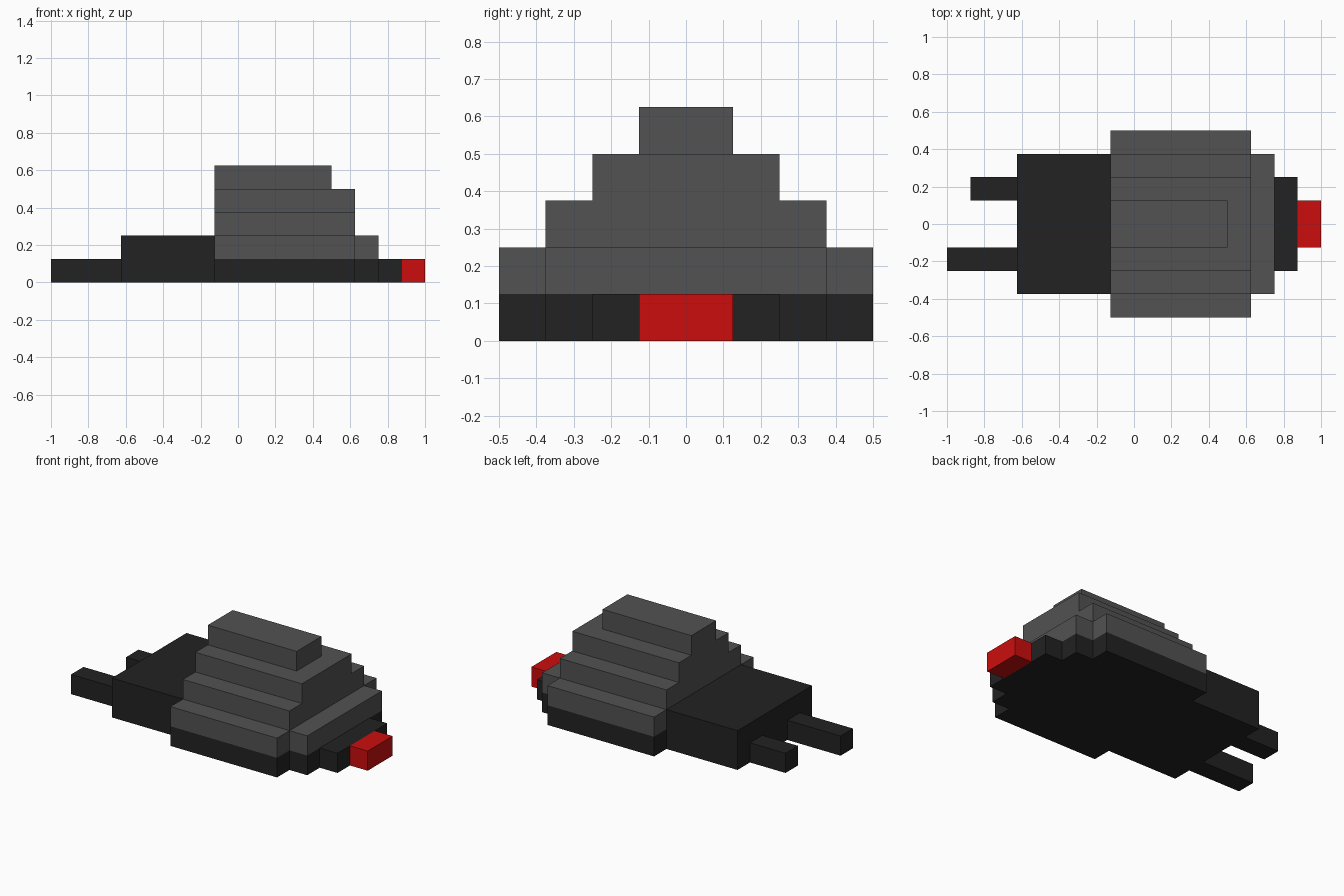
import bpy, bmesh
from mathutils import Vector

if "Cube" in bpy.data.objects:
    bpy.data.objects.remove(bpy.data.objects["Cube"])

U = 0.125  # one block


def material(name, rgb):
    m = bpy.data.materials.new(name)
    m.diffuse_color = (*rgb, 1)
    m.use_nodes = True
    m.node_tree.nodes["Principled BSDF"].inputs["Base Color"].default_value = m.diffuse_color
    return m


BLACK = material("black", (0.016, 0.016, 0.016))
GREY = material("grey", (0.084, 0.084, 0.084))
RED = material("red", (0.604, 0.004, 0.004))


def prism(name, points, offset, mat):
    """Extrude a flat outline (in block units) along an offset vector."""
    bm = bmesh.new()
    face = bm.faces.new([bm.verts.new(Vector(p) * U) for p in points])
    ext = bmesh.ops.extrude_face_region(bm, geom=[face])
    verts = [v for v in ext["geom"] if isinstance(v, bmesh.types.BMVert)]
    bmesh.ops.translate(bm, verts=verts, vec=Vector(offset) * U)
    bmesh.ops.recalc_face_normals(bm, faces=bm.faces)
    mesh = bpy.data.meshes.new(name)
    bm.to_mesh(mesh)
    bm.free()
    mesh.materials.append(mat)
    obj = bpy.data.objects.new(name, mesh)
    bpy.context.collection.objects.link(obj)
    return obj


def box(name, x, y, z, mat):
    base = [(x[0], y[0], z[0]), (x[1], y[0], z[0]), (x[1], y[1], z[0]), (x[0], y[1], z[0])]
    return prism(name, base, (0, 0, z[1] - z[0]), mat)


def mirrored(half):
    """Complete a half outline by mirroring it across y = 0."""
    return half + [(x, -y, z) for x, y, z in reversed(half)]


# Black underside with a stepped front
prism("underside", mirrored([(-1, 4, 0), (5, 4, 0), (5, 3, 0), (6, 3, 0), (6, 2, 0), (7, 2, 0)]),
      (0, 0, 1), BLACK)

# Stepped grey shell, extruded lengthwise
half = [(-1, 4, 1)]
for y, z in ((4, 2), (3, 2), (3, 4 - 1), (2, 3), (2, 4)):
    half.append((-1, y, z))
prism("shell", mirrored(half), (6, 0, 0), GREY)
box("shell_ridge", (-1, 4), (-1, 1), (4, 5), GREY)
box("shell_front_step", (5, 6), (-3, 3), (1, 2), GREY)

# Rear body, two prongs of unequal length, red nose
box("rear_body", (-5, -1), (-3, 3), (0, 2), BLACK)
box("long_prong", (-8, -5), (-2, -1), (0, 1), BLACK)
box("short_prong", (-7, -5), (1, 2), (0, 1), BLACK)
box("nose", (7, 8), (-1, 1), (0, 1), RED)
